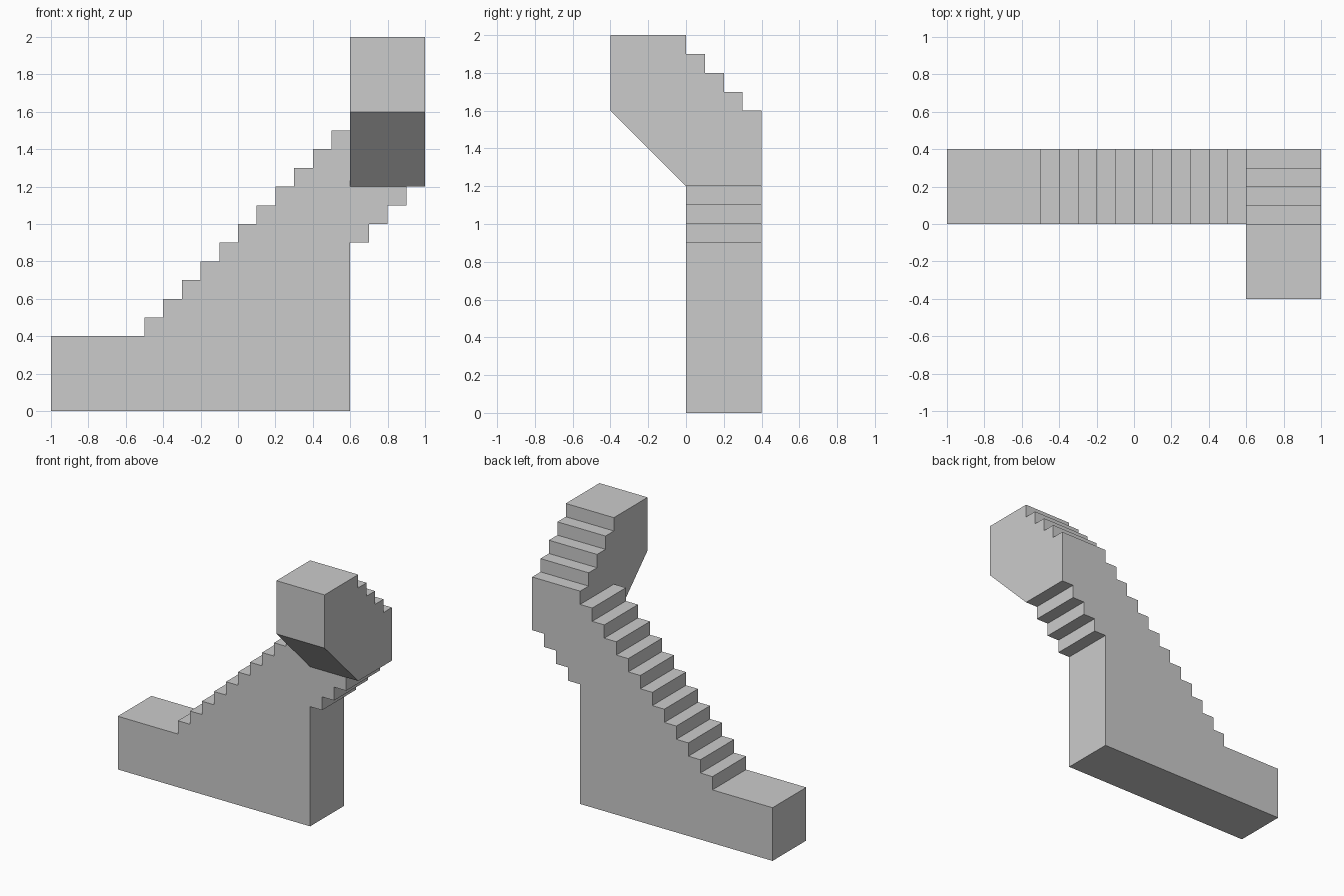
import bpy, bmesh
from mathutils import Vector

if "Cube" in bpy.data.objects:
    bpy.data.objects.remove(bpy.data.objects["Cube"])


def extrude_profile(name, points, direction):
    """Solid prism from a closed 3D outline."""
    bm = bmesh.new()
    face = bm.faces.new([bm.verts.new(p) for p in points])
    ext = bmesh.ops.extrude_face_region(bm, geom=[face], use_keep_orig=True)
    moved = [g for g in ext["geom"] if isinstance(g, bmesh.types.BMVert)]
    bmesh.ops.translate(bm, verts=moved, vec=Vector(direction))
    bmesh.ops.recalc_face_normals(bm, faces=bm.faces)
    mesh = bpy.data.meshes.new(name)
    bm.to_mesh(mesh)
    bm.free()
    obj = bpy.data.objects.new(name, mesh)
    bpy.context.collection.objects.link(obj)
    return obj


def stairs(start, run, rise, count):
    """Outline of steps, each going up and then along."""
    pts = []
    a, z = start
    for i in range(count):
        pts += [(a + i * run, z + (i + 1) * rise),
                (a + (i + 1) * run, z + (i + 1) * rise)]
    return pts


S = 0.1  # step size

# Lower flight: landing, eleven steps, and stepped underside on the right
lower = [(0.6, 0), (-1, 0), (-1, 0.4), (-0.5, 0.4)]
lower += stairs((-0.5, 0.4), S, S, 11)
lower += [(0.6, 1.2)]
under = [(0.6, 0.9), (0.7, 0.9)] + stairs((0.7, 0.9), S, S, 3)
lower += under[:1:-1] + under[1::-1]
lower_flight = extrude_profile("staircase", [(x, 0, z) for x, z in lower], (0, 0.4, 0))

# Upper flight: turns to the front, with a sloping underside
upper = [(0.4, 1.2), (0.4, 1.6), (0.3, 1.6)]
upper += stairs((0.3, 1.6), -S, S, 3)
upper += [(0, 2), (-0.4, 2), (-0.4, 1.6), (0, 1.2)]
upper_flight = extrude_profile("upper_flight", [(0.6, y, z) for y, z in upper], (0.4, 0, 0))

# Fuse both flights into one solid
mod = lower_flight.modifiers.new("union", "BOOLEAN")
mod.operation = "UNION"
mod.solver = "EXACT"
mod.object = upper_flight
bpy.context.view_layer.objects.active = lower_flight
bpy.ops.object.modifier_apply(modifier=mod.name)
bpy.data.objects.remove(upper_flight)
